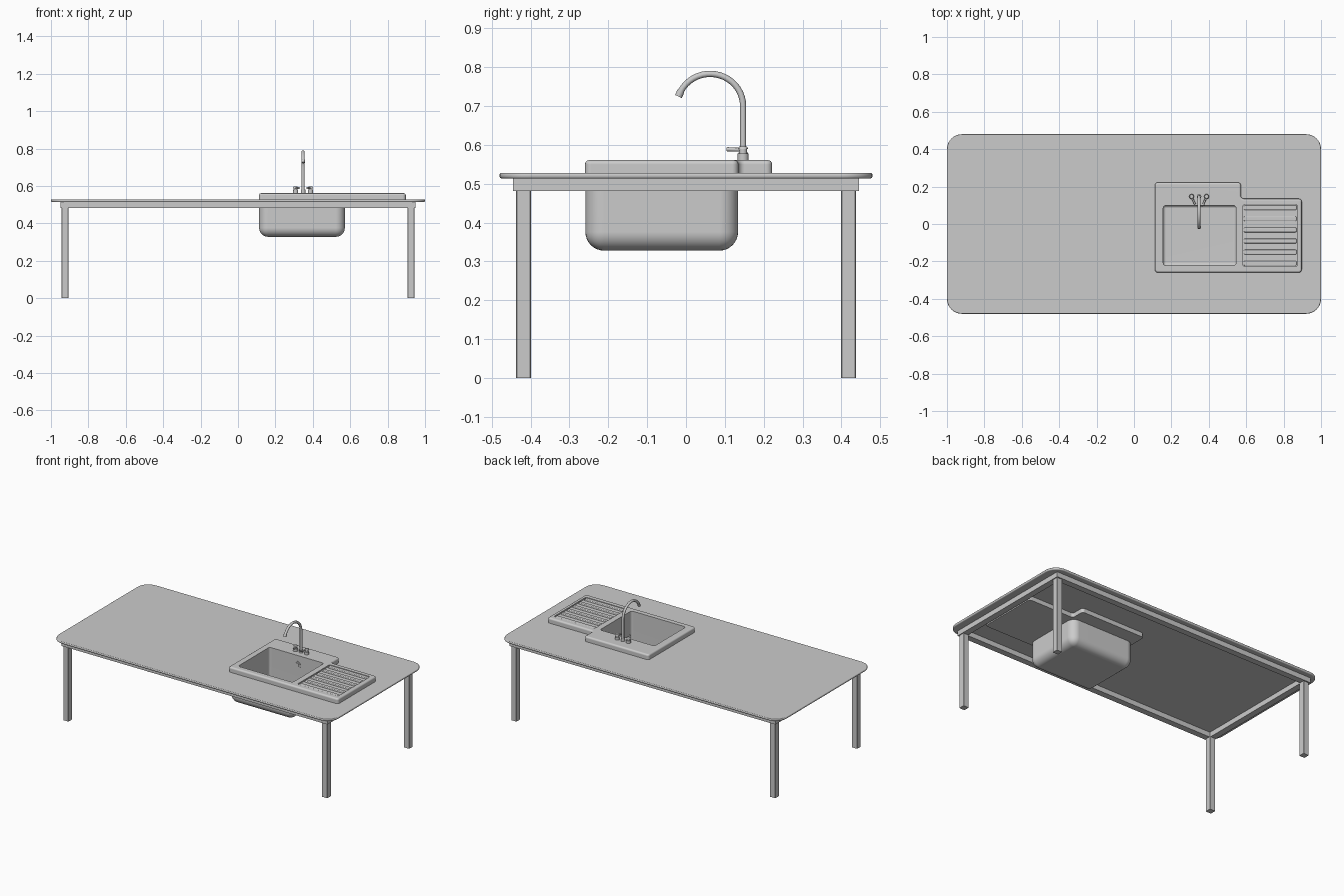
import bpy, bmesh
from math import sin, cos, radians
from mathutils import Vector

if "Cube" in bpy.data.objects:
    bpy.data.objects.remove(bpy.data.objects["Cube"])


def smooth(o, angle=35):
    bpy.ops.object.select_all(action='DESELECT')
    o.select_set(True)
    bpy.context.view_layer.objects.active = o
    bpy.ops.object.shade_smooth_by_angle(angle=radians(angle))


def prism(name, pts, z0, z1, r_side=0, r_top=0, r_bottom=0, seg=4, joint=False):
    """Extruded outline; rounds upright edges, then top and bottom edges (joint: all at r_side)."""
    bm = bmesh.new()
    f = bm.faces.new([bm.verts.new((x, y, z0)) for x, y in pts])
    ext = bmesh.ops.extrude_face_region(bm, geom=[f], use_keep_orig=True)
    for v in ext['geom']:
        if isinstance(v, bmesh.types.BMVert):
            v.co.z = z1
    bmesh.ops.recalc_face_normals(bm, faces=bm.faces)

    def level(z):
        return [e for e in bm.edges if all(abs(v.co.z - z) < 1e-5 for v in e.verts)]

    def bevel(edges, r, s):
        if r:
            bmesh.ops.bevel(bm, geom=edges, offset=r, segments=s, profile=0.5, affect='EDGES')

    up = [e for e in bm.edges if abs(e.verts[0].co.z - e.verts[1].co.z) > 1e-4]
    bevel(up + (level(z0) if joint else []), r_side, seg)
    bevel(level(z1), r_top, 4)
    bevel(level(z0), r_bottom, 4)
    bmesh.ops.recalc_face_normals(bm, faces=bm.faces)
    me = bpy.data.meshes.new(name)
    bm.to_mesh(me)
    bm.free()
    o = bpy.data.objects.new(name, me)
    bpy.context.collection.objects.link(o)
    smooth(o)
    return o


def rect(x0, x1, y0, y1):
    return [(x0, y0), (x1, y0), (x1, y1), (x0, y1)]


def cut(o, cutter):
    m = o.modifiers.new('cut', 'BOOLEAN')
    m.operation, m.object, m.solver, m.use_self = 'DIFFERENCE', cutter, 'EXACT', True
    bpy.context.view_layer.objects.active = o
    bpy.ops.object.modifier_apply(modifier=m.name)
    bpy.data.objects.remove(cutter)
    smooth(o)


def cylinder(name, loc, r, h, rot=(0, 0, 0), r2=None):
    bpy.ops.mesh.primitive_cone_add(vertices=24, radius1=r, radius2=r if r2 is None else r2,
                                    depth=h, location=loc, rotation=rot)
    o = bpy.context.object
    o.name = name
    smooth(o)
    return o


def tube(name, pts, r, radii=None):
    c = bpy.data.curves.new(name, 'CURVE')
    c.dimensions, c.bevel_depth, c.bevel_resolution, c.use_fill_caps = '3D', r, 4, True
    s = c.splines.new('POLY')
    s.points.add(len(pts) - 1)
    for i, p in enumerate(pts):
        s.points[i].co = (*p, 1)
        s.points[i].radius = radii[i] if radii else 1
    s.use_smooth = True
    o = bpy.data.objects.new(name, c)
    bpy.context.collection.objects.link(o)
    return o


# Table: top, rails and legs
top = prism('table_top', rect(-1, 1, -.48, .48), .513, .528, .08, .005, .007, seg=8)
cut(top, prism('hole', rect(.135, .56, -.24, .115), .4, .6))
for s in (-1, 1):
    prism('long_rail', rect(-.95, .95, min(s * .405, s * .445), max(s * .405, s * .445)), .481, .513)
    prism('short_rail', rect(min(s * .91, s * .95), max(s * .91, s * .95), -.405, .405), .481, .513)
    for t in (-1, 1):
        x, y = s * .925, t * .418
        prism('leg', rect(x - .019, x + .019, y - .019, y + .019), 0, .485, .002, seg=1)

# Sink: stepped deck above a rounded basin, both hollowed by the same cavity
outline = [(.112, -.26), (.897, -.26), (.897, .135), (.572, .135), (.572, .222), (.112, .222)]
deck = prism('sink_deck', outline, .485, .561, .016, .011)
basin = prism('sink_basin', rect(.113, .571, -.259, .134), .328, .485, .048, seg=8, joint=True)
for part in (deck, basin):
    cut(part, prism('cavity', rect(.156, .546, -.222, .099), .345, .6, .015, joint=True))
cut(deck, prism('recess', rect(.583, .873, -.225, .102), .552, .6, .006))

# Drainboard ridges
for i in range(6):
    y = -.21 + i * .0595
    prism('drainboard_ridge', rect(.587, .869, y - .013, y + .013), .545, .56, .007, .005)

# Drain and overflow
for name, loc, rot, r in (('drain', Vector((.348, .022, .345)), (0, 0, 0), .043),
                          ('overflow', Vector((.355, .099, .5)), (radians(90), 0, 0), .024)):
    out = Vector((0, 0, 1)) if name == 'drain' else Vector((0, -1, 0))
    cylinder(name + '_ring', loc, r, .006, rot)
    cylinder(name + '_plug', loc + out * .003, r * .6, .006, rot)

# Tap: base, swan-neck spout and two lever handles
X, Y = .348, .147
cylinder('tap_base', (X, Y, .57), .012, .02)
arc = [(X, .062 + .085 * cos(radians(a)), .70 + .083 * sin(radians(a))) for a in range(0, 161, 8)]
tube('spout', [(X, Y, .56)] + arc, .008)
end, d = Vector(arc[-1]), (Vector(arc[-1]) - Vector(arc[-2])).normalized()
tube('spout_nozzle', [end - d * .012, end + d * .004], .0095)
for s in (-1, 1):
    hx = X + s * .04
    cylinder('handle_base', (hx, Y, .569), .014, .018)
    cylinder('handle_stem', (hx, Y, .583), .010, .022)
    cylinder('handle_cap', (hx, Y, .593), .013, .006, r2=.010)
    tube('handle_lever', [(hx, Y, .588), (hx - s * .008, .128, .588), (hx - s * .018, .106, .589)],
         .006, [1, .8, .9])

# Keep large flat faces evenly shaded
for o in bpy.data.objects:
    if o.type == 'MESH':
        o.modifiers.new('even_shading', 'WEIGHTED_NORMAL').keep_sharp = True
